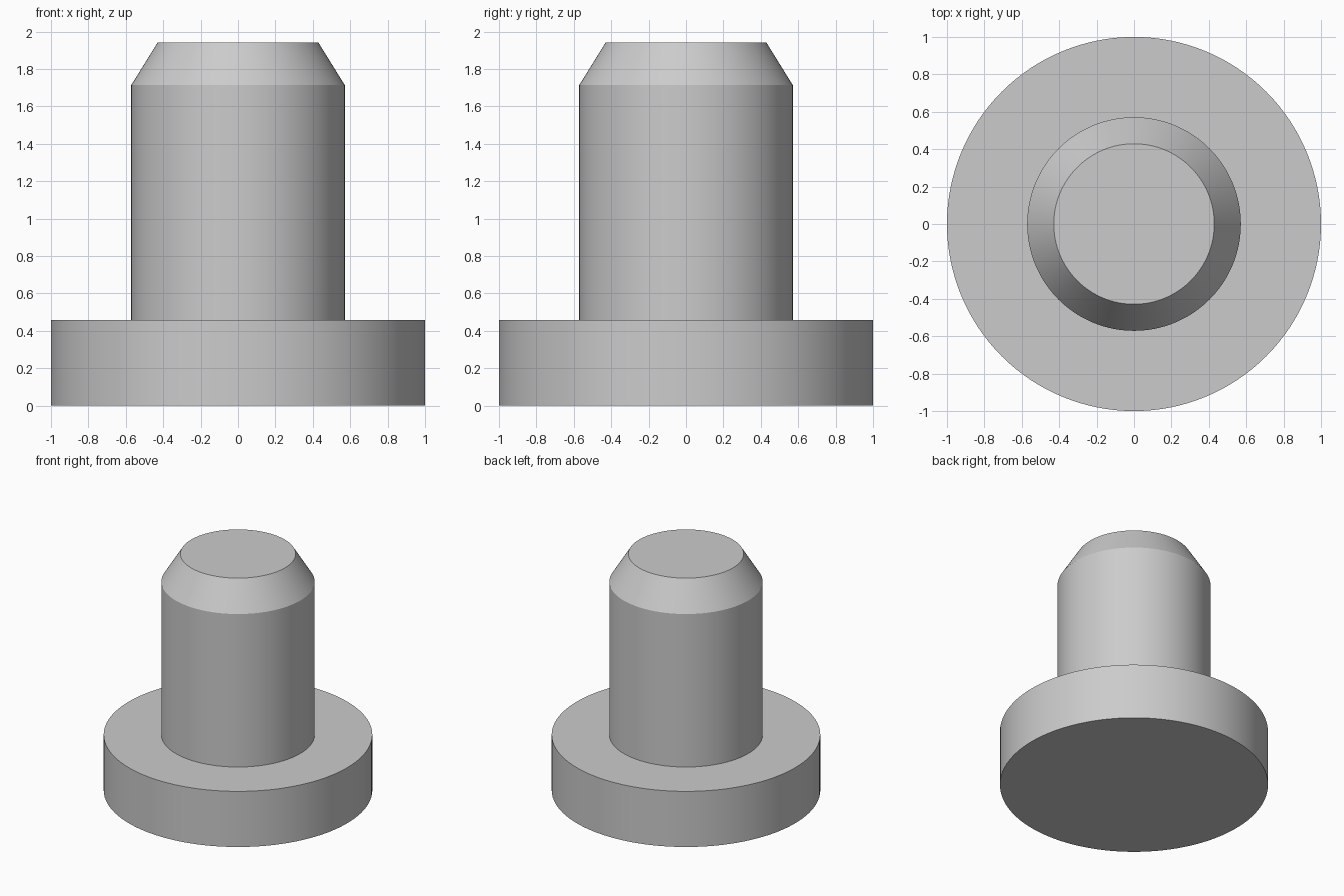
import bpy
import math

cube = bpy.data.objects.get("Cube")
if cube:
    bpy.data.objects.remove(cube, do_unlink=True)

SEGMENTS = 128

# Single plain grey finish
grey = bpy.data.materials.new("plain_grey")
grey.use_nodes = True
colour = (0.6, 0.6, 0.6, 1)
grey.diffuse_color = colour
grey.node_tree.nodes["Principled BSDF"].inputs["Base Color"].default_value = colour


def lathe(name, profile):
    """Solid of revolution from (radius, height) rings, capped at both ends."""
    verts, faces = [], []
    for radius, z in profile:
        for i in range(SEGMENTS):
            a = math.tau * i / SEGMENTS
            verts.append((radius * math.cos(a), radius * math.sin(a), z))
    for r in range(len(profile) - 1):
        for i in range(SEGMENTS):
            j = (i + 1) % SEGMENTS
            low, high = r * SEGMENTS, (r + 1) * SEGMENTS
            faces.append((low + i, low + j, high + j, high + i))
    faces.append(tuple(reversed(range(SEGMENTS))))
    faces.append(tuple(range(len(verts) - SEGMENTS, len(verts))))

    mesh = bpy.data.meshes.new(name)
    mesh.from_pydata(verts, [], faces)
    mesh.materials.append(grey)
    obj = bpy.data.objects.new(name, mesh)
    bpy.context.collection.objects.link(obj)
    bpy.ops.object.select_all(action="DESELECT")
    obj.select_set(True)
    bpy.context.view_layer.objects.active = obj
    bpy.ops.object.shade_smooth_by_angle(angle=math.radians(20))
    return obj


# Flange, then the pin with its chamfered tip, as one stepped solid
lathe("flanged_pin", [
    (1.0, 0.0),
    (1.0, 0.457),
    (0.571, 0.457),
    (0.571, 1.714),
    (0.429, 1.943),
])
